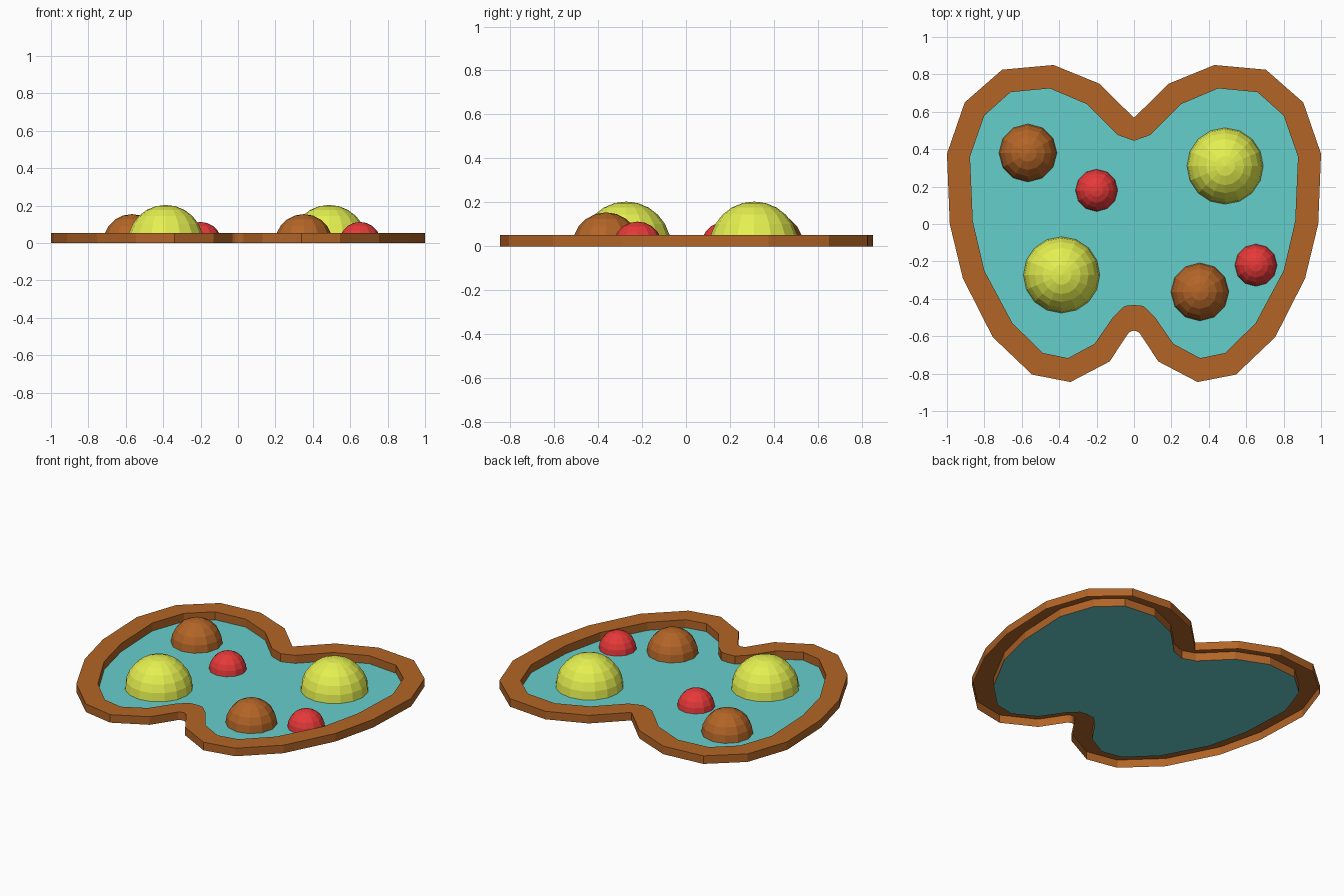
import bpy, bmesh, math

if "Cube" in bpy.data.objects:
    bpy.data.objects.remove(bpy.data.objects["Cube"])

def material(name, rgb):
    m = bpy.data.materials.new(name)
    m.diffuse_color = (*rgb, 1)
    m.use_nodes = True
    m.node_tree.nodes["Principled BSDF"].inputs["Base Color"].default_value = m.diffuse_color
    return m

BROWN = material("brown", (0.45, 0.13, 0.02))
TEAL = material("teal", (0.13, 0.62, 0.60))
LIME = material("lime", (0.78, 0.87, 0.08))
RED = material("red", (0.80, 0.04, 0.04))

def finish(bm, name, mat):
    mesh = bpy.data.meshes.new(name)
    bm.to_mesh(mesh)
    bm.free()
    mesh.materials.append(mat)
    ob = bpy.data.objects.new(name, mesh)
    bpy.context.collection.objects.link(ob)
    return ob

def mirrored(half):
    # right half runs from the top notch to the bottom notch
    return half + [(-x, y) for x, y in reversed(half[1:-1])]

# Heart-like outlines (matching point for point)
outer = mirrored([(0, .567), (.03, .597), (.185, .75), (.43, .85), (.705, .825), (.905, .65),
                  (1, .375), (.985, 0), (.915, -.29), (.755, -.605), (.545, -.805),
                  (.34, -.845), (.13, -.735), (.03, -.583), (.015, -.574), (0, -.57)])
inner = mirrored([(0, .445), (.085, .475), (.25, .64), (.45, .725), (.66, .705), (.80, .58),
                  (.877, .36), (.862, .015), (.80, -.25), (.65, -.53), (.487, -.69),
                  (.353, -.717), (.21, -.64), (.11, -.495), (.05, -.438), (0, -.433)])
H = 0.053

# Rim: outer wall, top and inner wall, open underneath
bm = bmesh.new()
loops = [[bm.verts.new((x, y, z)) for x, y in pts]
         for pts, z in ((outer, 0), (outer, H), (inner, H), (inner, 0))]
n = len(outer)
for a, b in zip(loops, loops[1:]):
    for i in range(n):
        j = (i + 1) % n
        bm.faces.new((a[j], a[i], b[i], b[j]))
finish(bm, "rim", BROWN)

# Flat base sheet inside the rim
bm = bmesh.new()
f = bm.faces.new([bm.verts.new((x, y, 0)) for x, y in reversed(inner)])
bmesh.ops.triangulate(bm, faces=[f])
finish(bm, "base_sheet", TEAL)

# Half-sphere domes, open underneath
def dome(name, x, y, r, mat, sides=12, rings=10):
    bm = bmesh.new()
    bmesh.ops.create_uvsphere(bm, u_segments=sides, v_segments=rings, radius=r)
    bmesh.ops.delete(bm, geom=[v for v in bm.verts if v.co.z < -1e-4], context='VERTS')
    finish(bm, name, mat).location = (x, y, 0)

dome("large_dome_right", .487, .31, .204, LIME, 16, 12)
dome("large_dome_left", -.387, -.272, .204, LIME, 16, 12)
dome("medium_dome_left", -.567, .38, .155, BROWN)
dome("medium_dome_right", .352, -.363, .155, BROWN)
dome("small_dome_left", -.2, .18, .113, RED)
dome("small_dome_right", .652, -.22, .113, RED)
